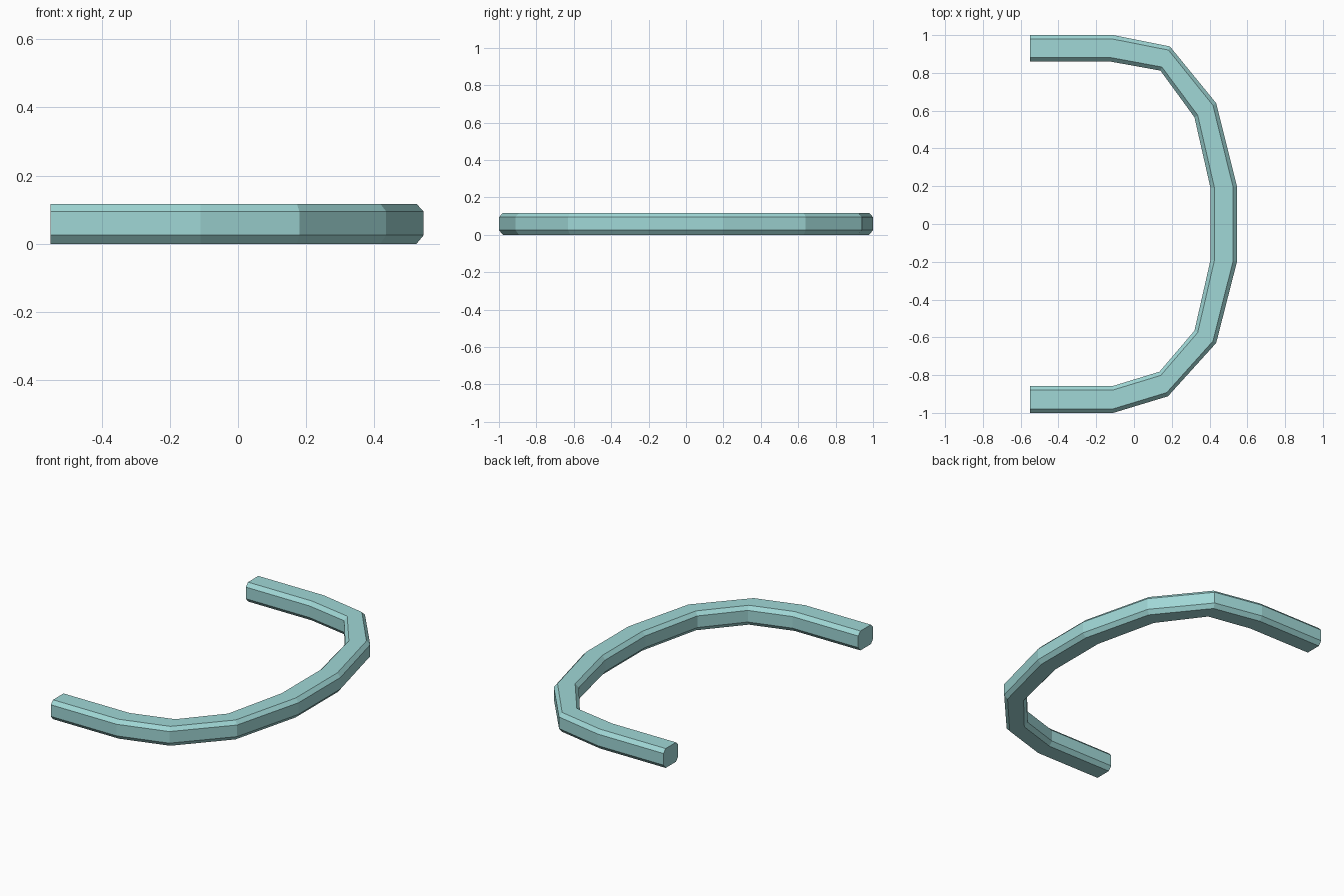
import bpy, bmesh
from mathutils import Vector

if "Cube" in bpy.data.objects:
    bpy.data.objects.remove(bpy.data.objects["Cube"])

# Path of the bar in plan: outer and inner corner at each bend
OUTER = [(-0.55, 1.0), (-0.11, 1.0), (0.19, 0.94), (0.435, 0.64), (0.545, 0.2),
         (0.545, -0.2), (0.435, -0.63), (0.18, -0.912), (-0.11, -1.0), (-0.55, -1.0)]
INNER = [(-0.55, 0.86), (-0.125, 0.86), (0.14, 0.812), (0.32, 0.565), (0.405, 0.19),
         (0.405, -0.19), (0.32, -0.565), (0.135, -0.782), (-0.11, -0.857), (-0.55, -0.857)]
# Chamfered cross-section: (fraction from outer to inner, height)
SECTION = [(0, 0.025), (0, 0.095), (0.15, 0.117), (0.85, 0.117),
           (1, 0.095), (1, 0.025), (0.85, 0), (0.15, 0)]


def sweep(name, outer, inner, section):
    bm = bmesh.new()
    rings = []
    for o, i in zip(outer, inner):
        o, i = Vector(o), Vector(i)
        rings.append([bm.verts.new((*o.lerp(i, t), z)) for t, z in section])
    n = len(section)
    for a, b in zip(rings, rings[1:]):
        for k in range(n):
            bm.faces.new((a[k], a[(k + 1) % n], b[(k + 1) % n], b[k]))
    bm.faces.new(rings[0])
    bm.faces.new(rings[-1])
    bmesh.ops.recalc_face_normals(bm, faces=bm.faces)
    mesh = bpy.data.meshes.new(name)
    bm.to_mesh(mesh)
    bm.free()
    obj = bpy.data.objects.new(name, mesh)
    bpy.context.collection.objects.link(obj)
    return obj


# Curved bar
bar = sweep("curved_bar", OUTER, INNER, SECTION)
teal = bpy.data.materials.new("teal")
teal.diffuse_color = (0.35, 0.68, 0.67, 1)
teal.use_nodes = True
teal.node_tree.nodes["Principled BSDF"].inputs["Base Color"].default_value = teal.diffuse_color
bar.data.materials.append(teal)
